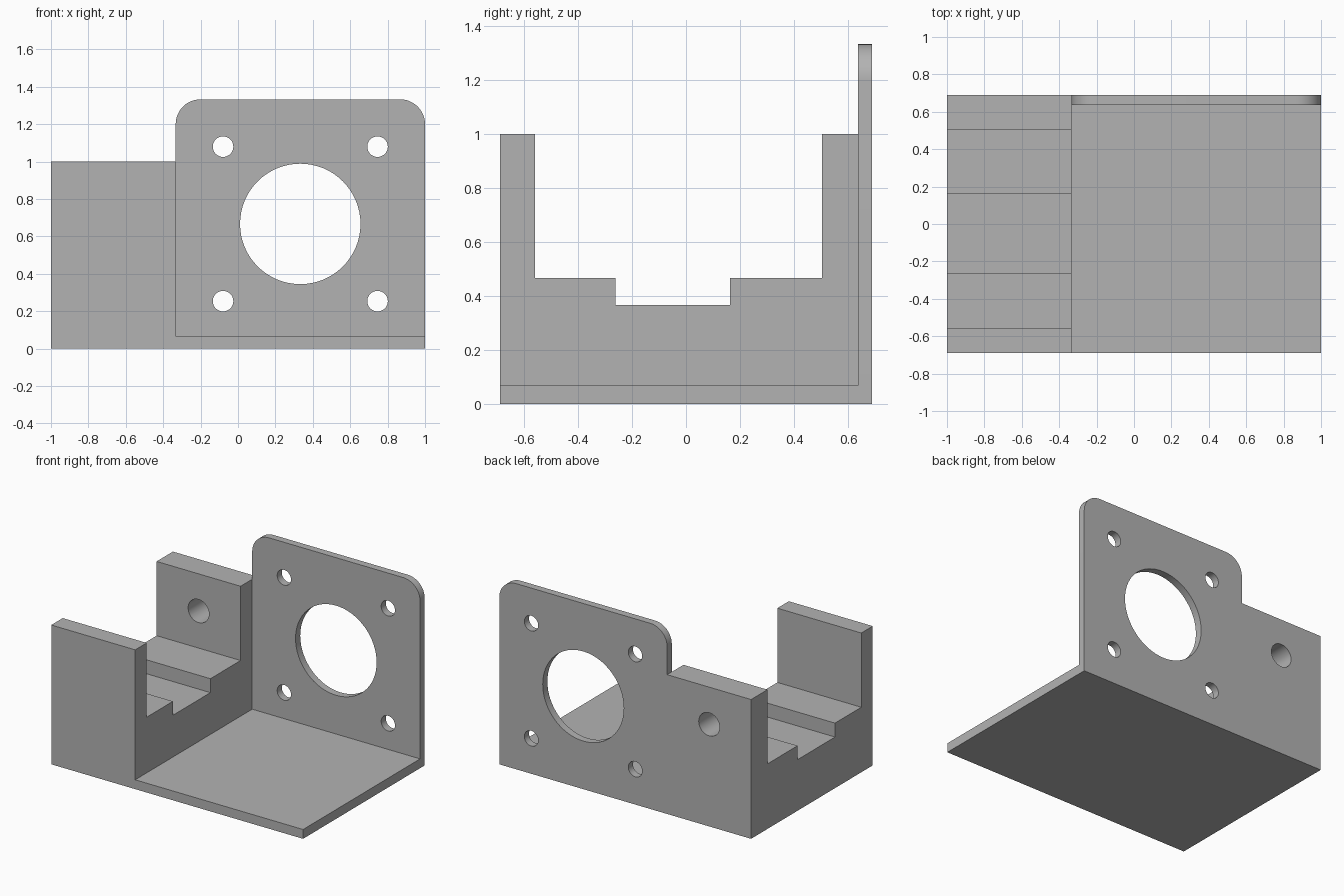
import bpy, bmesh, math
from mathutils import Vector

cube = bpy.data.objects.get("Cube")
if cube:
    bpy.data.objects.remove(cube, do_unlink=True)

grey = bpy.data.materials.new("plain_grey")
grey.use_nodes = True
grey.diffuse_color = (0.45, 0.45, 0.45, 1)
grey.node_tree.nodes["Principled BSDF"].inputs["Base Color"].default_value = grey.diffuse_color

LEFT, SPLIT, RIGHT = -1, -1 / 3, 1
FRONT, BACK = -0.69, 0.69
BASE, PLATE_Y, TOP, CORNER = 0.067, 0.637, 1.333, 0.133
CENTRE_X, CENTRE_Z, SPACING = 0.333, 0.667, 0.413


def prism(name, points, direction):
    """Extrude a closed outline along a direction."""
    bm = bmesh.new()
    face = bm.faces.new([bm.verts.new(p) for p in points])
    new = bmesh.ops.extrude_face_region(bm, geom=[face])["geom"]
    bmesh.ops.translate(bm, vec=Vector(direction),
                        verts=[v for v in new if isinstance(v, bmesh.types.BMVert)])
    bmesh.ops.recalc_face_normals(bm, faces=bm.faces)
    mesh = bpy.data.meshes.new(name)
    bm.to_mesh(mesh)
    bm.free()
    mesh.materials.append(grey)
    obj = bpy.data.objects.new(name, mesh)
    bpy.context.collection.objects.link(obj)
    return obj


def arc(x, z, r, start, end, steps, y):
    """Points on an arc facing the front."""
    angles = [math.radians(start + (end - start) * i / steps) for i in range(steps + 1)]
    return [(x + r * math.cos(a), y, z + r * math.sin(a)) for a in angles]


def combine(target, other, operation):
    """Apply a boolean and remove the helper."""
    mod = target.modifiers.new(operation, "BOOLEAN")
    mod.operation, mod.object, mod.solver = operation, other, "EXACT"
    bpy.context.view_layer.objects.active = target
    bpy.ops.object.modifier_apply(modifier=mod.name)
    bpy.data.objects.remove(other, do_unlink=True)


# Stepped cradle block, extruded sideways from its side profile
steps = [(FRONT, 0), (BACK, 0), (BACK, 1), (0.505, 1), (0.505, 0.467), (0.163, 0.467),
         (0.163, 0.367), (-0.262, 0.367), (-0.262, 0.467), (-0.56, 0.467), (-0.56, 1), (FRONT, 1)]
bracket = prism("mounting_bracket", [(LEFT, y, z) for y, z in steps], (SPLIT - LEFT, 0, 0))

# Floor plate
floor = prism("floor_plate", [(SPLIT, FRONT, 0), (RIGHT, FRONT, 0), (RIGHT, BACK, 0),
                              (SPLIT, BACK, 0)], (0, 0, BASE))
combine(bracket, floor, "UNION")

# Upright plate with rounded top corners
outline = [(SPLIT, PLATE_Y, 0), (RIGHT, PLATE_Y, 0)]
outline += arc(RIGHT - CORNER, TOP - CORNER, CORNER, 0, 90, 12, PLATE_Y)
outline += arc(SPLIT + CORNER, TOP - CORNER, CORNER, 90, 180, 12, PLATE_Y)
combine(bracket, prism("upright_plate", outline, (0, BACK - PLATE_Y, 0)), "UNION")

# Large opening, four screw holes, and the hole through the block's rear wall
holes = [(CENTRE_X, CENTRE_Z, 0.322, 64), (-0.667, 0.733, 0.083, 32)]
holes += [(CENTRE_X + sx * SPACING, CENTRE_Z + sz * SPACING, 0.055, 32)
          for sx in (-1, 1) for sz in (-1, 1)]
for x, z, r, sides in holes:
    ring = arc(x, z, r, 0, 360, sides, 0.4)[:-1]
    combine(bracket, prism("hole_cutter", ring, (0, 0.5, 0)), "DIFFERENCE")

# Smooth the curved walls and keep the edges sharp
bpy.ops.object.select_all(action="DESELECT")
bracket.select_set(True)
bpy.context.view_layer.objects.active = bracket
bpy.ops.object.shade_smooth_by_angle(angle=math.radians(30))
